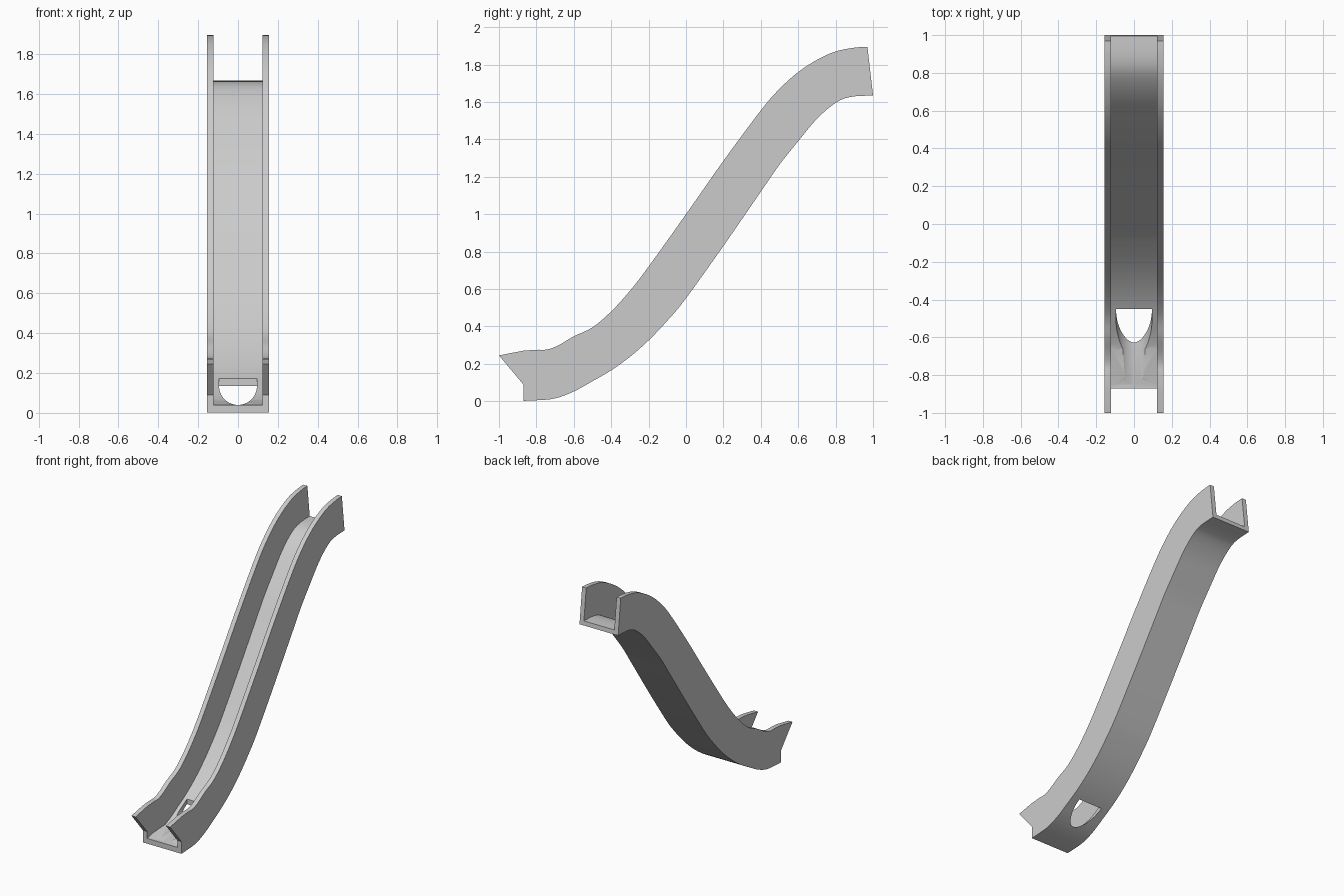
import bpy, bmesh, math
from mathutils import Vector

cube = bpy.data.objects.get("Cube")
if cube:
    bpy.data.objects.remove(cube, do_unlink=True)

HALF_WIDTH = 0.155
INNER_HALF = 0.122
FLOOR_THICKNESS = 0.032

grey = bpy.data.materials.new("light grey plastic")
grey.use_nodes = True
colour = (0.6, 0.6, 0.6, 1)
grey.diffuse_color = colour
grey.node_tree.nodes["Principled BSDF"].inputs["Base Color"].default_value = colour


def smooth_path(points, steps=4):
    """Catmull-Rom curve through (y, z) points."""
    pts = [Vector(p) for p in points]
    pts = [pts[0] * 2 - pts[1]] + pts + [pts[-1] * 2 - pts[-2]]
    path = []
    for a, b, c, d in zip(pts, pts[1:], pts[2:], pts[3:]):
        for i in range(steps):
            t = i / steps
            path.append(b + (c - a) * t / 2
                        + (a * 2 - b * 5 + c * 4 - d) * t * t / 2
                        + (b * 3 - a - c * 3 + d) * t ** 3 / 2)
    return path + [pts[-2]]


def extrude_profile(name, profile, half):
    """Solid with a (y, z) outline, extruded across x."""
    bm = bmesh.new()
    face = bm.faces.new([bm.verts.new((-half, y, z)) for y, z in profile])
    result = bmesh.ops.extrude_face_region(bm, geom=[face])
    moved = [v for v in result["geom"] if isinstance(v, bmesh.types.BMVert)]
    bmesh.ops.translate(bm, verts=moved, vec=(half * 2, 0, 0))
    return finish(name, bm)


def finish(name, bm):
    bmesh.ops.recalc_face_normals(bm, faces=bm.faces)
    mesh = bpy.data.meshes.new(name)
    bm.to_mesh(mesh)
    bm.free()
    mesh.materials.append(grey)
    obj = bpy.data.objects.new(name, mesh)
    bpy.context.collection.objects.link(obj)
    return obj


def cut(target, cutter):
    """Subtract the cutter and remove it."""
    bpy.context.view_layer.objects.active = target
    mod = target.modifiers.new("cut", "BOOLEAN")
    mod.operation = "DIFFERENCE"
    mod.solver = "EXACT"
    mod.object = cutter
    bpy.ops.object.modifier_apply(modifier=mod.name)
    bpy.data.objects.remove(cutter, do_unlink=True)


# Side outline: wall rim and underside, from the low front to the high back
rim = [(-1, .245)] + smooth_path([
    (-.87, .27), (-.8, .275), (-.74, .277), (-.68, .3), (-.6, .347), (-.5, .395),
    (-.4, .48), (-.3, .59), (-.2, .72), (0, 1), (.2, 1.285), (.4, 1.555),
    (.5, 1.67), (.6, 1.76), (.7, 1.825), (.8, 1.87), (.9, 1.89), (.97, 1.895)])
underside = smooth_path([
    (-.87, .002), (-.8, .005), (-.7, .015), (-.6, .052), (-.5, .107), (-.4, .165),
    (-.3, .237), (-.2, .325), (-.1, .43), (0, .55), (.2, .83), (.4, 1.12),
    (.5, 1.265), (.6, 1.39), (.7, 1.51), (.8, 1.595), (.88, 1.627), (1, 1.635)])
slide = extrude_profile("slide_channel", rim + underside[::-1] + [(-.87, .09)], HALF_WIDTH)

# Sliding surface: the underside offset inward, ending in a low front lip
floor = [Vector((-1.1, .04)), Vector((-.85, .04)), Vector((-.81, .053))]
for before, here, after in zip(underside, underside[1:], underside[2:]):
    along = (after - before).normalized()
    if here.y > 0 and here.x > -.65:
        floor.append(here + Vector((-along.y, along.x)) * FLOOR_THICKNESS)
floor.append(Vector((1.1, 1.668)))
hollow = extrude_profile("hollow_cutter", floor + [(1.1, 2.2), (-1.1, 2.2)], INNER_HALF)
cut(slide, hollow)

# Round-bottomed drain trough that breaks out through the underside
RADIUS, CENTRE_Z, BACK_Y = 0.095, 0.135, -0.45
bm = bmesh.new()
outline = [(RADIUS, CENTRE_Z * 2), (-RADIUS, CENTRE_Z * 2)]
for i in range(33):
    angle = math.pi * (1 + i / 32)
    outline.append((RADIUS * math.cos(angle), CENTRE_Z + RADIUS * math.sin(angle)))
end = bm.faces.new([bm.verts.new((x, BACK_Y, z)) for x, z in outline])
result = bmesh.ops.extrude_face_region(bm, geom=[end])
moved = [v for v in result["geom"] if isinstance(v, bmesh.types.BMVert)]
bmesh.ops.translate(bm, verts=moved, vec=(0, BACK_Y + 0.05, 0))
cut(slide, finish("trough_cutter", bm))

# Smooth the curve and keep the edges crisp
bpy.ops.object.select_all(action="DESELECT")
slide.select_set(True)
bpy.context.view_layer.objects.active = slide
bpy.ops.object.shade_smooth_by_angle(angle=math.radians(30))
